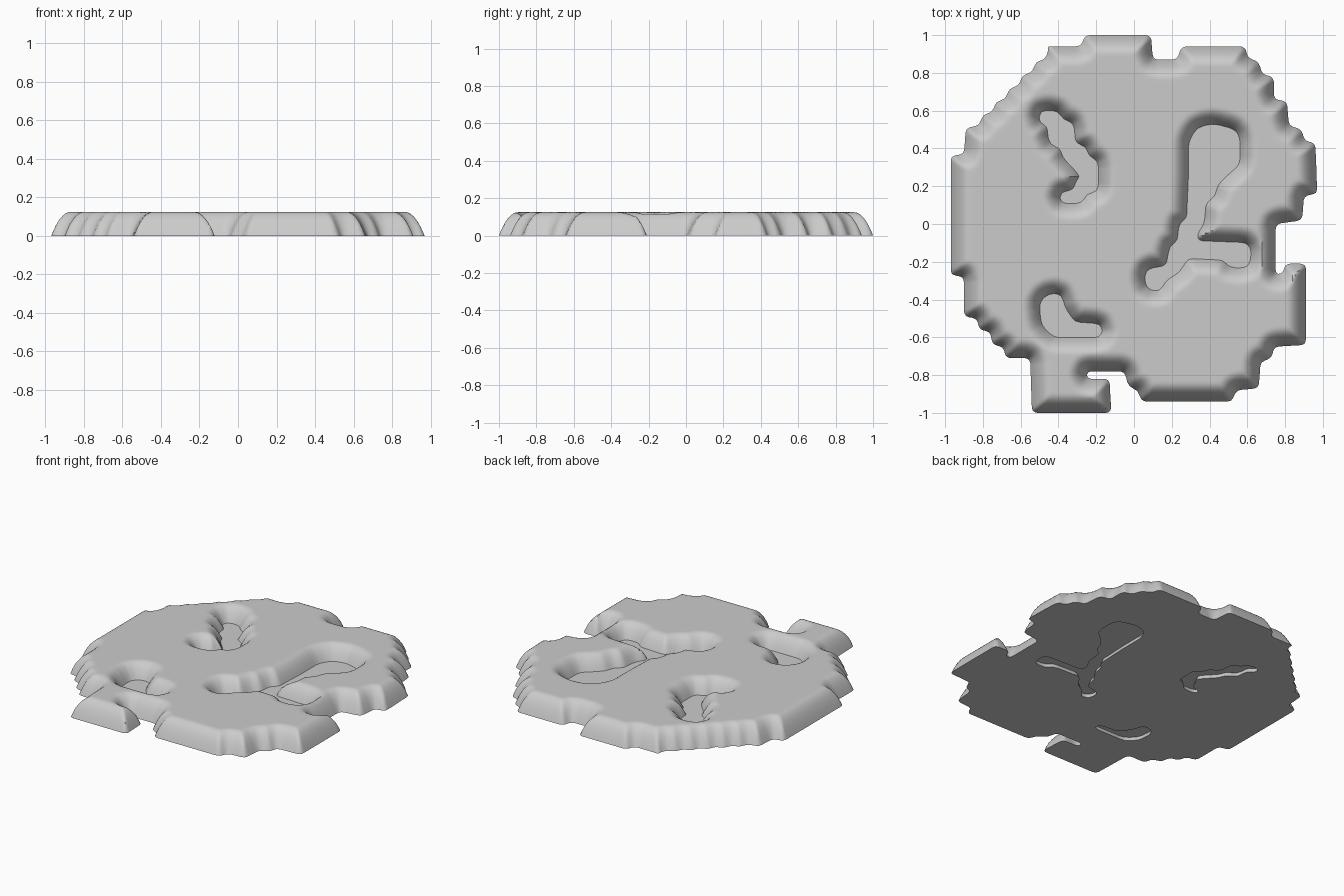
import bpy, bmesh, math
from mathutils import Vector, kdtree

if "Cube" in bpy.data.objects:
    bpy.data.objects.remove(bpy.data.objects["Cube"])

H, RIM, STEP = 0.125, 0.105, 0.0125   # slab height, rim width, grid step

outline = [(-.26,1),(.09,1),(.1,.87),(.23,.87),(.25,.94),(.59,.94),(.6,.88),(.66,.86),(.68,.79),
    (.74,.78),(.74,.66),(.81,.65),(.82,.52),(.89,.5),(.9,.44),(.96,.43),(.97,.16),(.9,.15),(.89,.02),
    (.75,0),(.75,-.27),(.79,-.26),(.8,-.21),(.91,-.21),(.91,-.64),(.74,-.65),(.73,-.71),(.67,-.73),
    (.66,-.87),(.54,-.88),(.52,-.94),(.04,-.94),(.02,-.88),(-.03,-.86),(-.05,-.78),(-.25,-.78),
    (-.25,-.82),(-.13,-.82),(-.12,-1),(-.54,-1),(-.55,-.71),(-.68,-.71),(-.69,-.65),(-.75,-.64),
    (-.76,-.57),(-.82,-.56),(-.83,-.5),(-.9,-.49),(-.9,-.28),(-.97,-.27),(-.97,.36),(-.9,.37),(-.89,.51)]
# regular staircase up the back left side
for i in range(6):
    outline += [(-.82 + .07 * i, .52 + .07 * i), (-.80 + .07 * i, .58 + .07 * i)]
outline += [(-.47,.94),(-.28,.94)]

zigzag_pit = [(-.49,.54),(-.49,.59),(-.41,.59),(-.38,.54),(-.33,.53),(-.32,.42),(-.26,.4),(-.25,.35),
    (-.2,.33),(-.2,.18),(-.26,.17),(-.28,.12),(-.38,.12),(-.38,.16),(-.31,.17),(-.3,.22),(-.27,.25),
    (-.31,.3),(-.37,.36),(-.38,.41),(-.44,.43),(-.45,.53)]
long_pit = [(.34,.5),(.42,.52),(.53,.49),(.55,.45),(.55,.32),(.49,.27),(.43,.21),(.42,.15),(.37,.12),
    (.36,0),(.32,-.05),(.33,-.1),(.59,-.11),(.61,-.14),(.6,-.22),(.51,-.22),(.48,-.18),(.28,-.17),
    (.23,-.25),(.16,-.29),(.13,-.35),(.07,-.33),(.07,-.25),(.18,-.23),(.2,-.12),(.24,-.1),(.25,0),
    (.29,.02),(.3,.25),(.3,.43)]
corner_pit = [(-.49,-.42),(-.45,-.38),(-.39,-.38),(-.38,-.44),(-.32,-.53),(-.18,-.54),(-.18,-.59),
    (-.42,-.59),(-.48,-.53)]


def fillet(pts, r=0.025):
    """Round every corner with a short curve."""
    out, n = [], len(pts)
    for i in range(n):
        a, b, c = (Vector(pts[(i + k) % n]) for k in (-1, 0, 1))
        p = b + (a - b).normalized() * min(r, (a - b).length / 2)
        q = b + (c - b).normalized() * min(r, (c - b).length / 2)
        out += [p, (p + 2 * b + q) / 4, q]
    return out


def inside(x, y, poly):
    hit = False
    a = poly[-1]
    for b in poly:
        if (a[1] > y) != (b[1] > y) and x < (b[0] - a[0]) * (y - a[1]) / (b[1] - a[1]) + a[0]:
            hit = not hit
        a = b
    return hit


def nearest_tree(polys):
    pts = []
    for poly in polys:
        for i, b in enumerate(poly):
            a = poly[i - 1]
            n = max(1, int((b - a).length / 0.002))
            pts += [a.lerp(b, k / n) for k in range(n)]
    tree = kdtree.KDTree(len(pts))
    for i, p in enumerate(pts):
        tree.insert((p.x, p.y, 0), i)
    tree.balance()
    return tree


def contour_mesh(name, field, height, closed):
    """Grid surface clipped where field < 0, optionally with a flat underside."""
    bm = bmesh.new()
    n = int(1.02 / STEP) + 1
    rng = range(-n, n + 1)
    pos = lambda k: ((k[0] + .137) * STEP, (k[1] + .171) * STEP)
    f = {(i, j): field(*pos((i, j))) for i in rng for j in rng}
    cache = {}

    def vert(a, b, low):
        key = (min(a, b), max(a, b), low and a == b)
        if key not in cache:
            a, b = key[0], key[1]
            p, q = Vector(pos(a)), Vector(pos(b))
            if a != b:
                p, z = p.lerp(q, f[a] / (f[a] - f[b])), height(0)
            else:
                z = 0 if low else height(f[a])
            cache[key] = bm.verts.new((p.x, p.y, z))
        return cache[key]

    for i in rng[:-1]:
        for j in rng[:-1]:
            ring = [(i, j), (i + 1, j), (i + 1, j + 1), (i, j + 1)]
            if max(f[k] for k in ring) <= 0:
                continue
            for low in ((False, True) if closed else (False,)):
                loop = []
                for k in range(4):
                    a, b = ring[k], ring[(k + 1) % 4]
                    if f[a] > 0:
                        loop.append(vert(a, a, low))
                    if (f[a] > 0) != (f[b] > 0):
                        loop.append(vert(a, b, low))
                if low:
                    loop.reverse()
                if len(loop) > 2 and not bm.faces.get(loop):
                    bm.faces.new(loop)
    mesh = bpy.data.meshes.new(name)
    bm.to_mesh(mesh)
    bm.free()
    ob = bpy.data.objects.new(name, mesh)
    bpy.context.collection.objects.link(ob)
    bpy.ops.object.select_all(action='DESELECT')
    ob.select_set(True)
    bpy.context.view_layer.objects.active = ob
    bpy.ops.object.shade_smooth_by_angle(angle=math.radians(40))
    return ob


edge = fillet(outline)
pits = [fillet(p, 0.03) for p in (zigzag_pit, long_pit, corner_pit)]
all_tree, pit_tree = nearest_tree([edge] + pits), nearest_tree(pits)


def in_pit(x, y):
    return any(inside(x, y, p) for p in pits)


def slab_field(x, y):
    d = all_tree.find((x, y, 0))[2]
    return d if inside(x, y, edge) and not in_pit(x, y) else -d


def pit_field(x, y):
    d = pit_tree.find((x, y, 0))[2]
    return (d if in_pit(x, y) else -d) + 0.012


def rim_profile(d):
    return H * (1 - (1 - min(max(d, 0) / RIM, 1)) ** 2.2)


# slab with rounded rim and sloping pits
contour_mesh("island_slab", slab_field, rim_profile, True)
# thin floors inside the pits
contour_mesh("pit_floors", pit_field, lambda d: 0.03, False)
